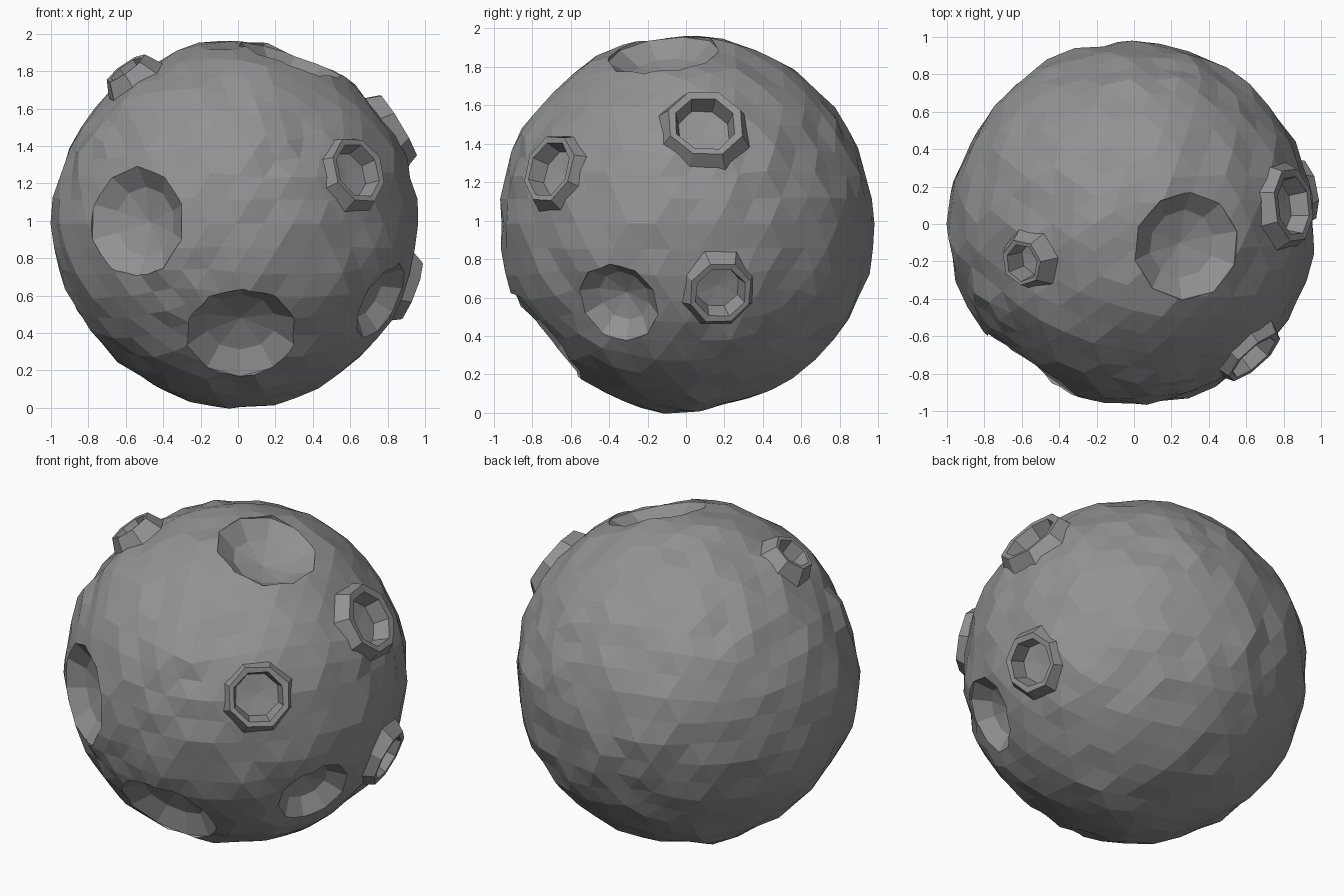
import bpy, bmesh, math, random
from mathutils import Vector, noise

if "Cube" in bpy.data.objects:
    bpy.data.objects.remove(bpy.data.objects["Cube"])

random.seed(4)
CENTRE = Vector((-0.01, 0, 0.985))
RADIUS = 0.97

# direction from the centre, mouth radius, bowl depth
BOWLS = [((-0.55, -0.78, 0.01), 0.305, 0.17), ((0.03, -0.74, -0.60), 0.305, 0.17),
         ((0.79, -0.36, -0.42), 0.225, 0.15), ((0.30, -0.12, 0.90), 0.295, 0.16)]
# direction, rim radius, distance of rim plane from the centre, sides, base flare
RIMS = [((-0.57, -0.20, 0.80), 0.125, 1.04, 7, 1.35), ((0.65, -0.71, 0.285), 0.185, 1.01, 8, 1.2),
        ((0.86, 0.10, 0.52), 0.20, 1.015, 8, 1.27), ((0.93, 0.18, -0.36), 0.17, 1.015, 8, 1.2)]


def lathe(bm, direction, profile, sides, jitter=0.0):
    """Spin (radius, distance) points about an axis through the centre."""
    q = Vector(direction).to_track_quat('Z', 'Y')
    rings = []
    for i, (r, d) in enumerate(profile):
        if r == 0:
            rings.append([bm.verts.new(CENTRE + q @ Vector((0, 0, d)))] * sides)
            continue
        ring = []
        for k in range(sides):
            a = math.tau * (k + 0.5) / sides
            s = r * (1 + random.uniform(-jitter, jitter) * (1.5 if i == 0 else 0.5))
            ring.append(bm.verts.new(CENTRE + q @ Vector((s * math.cos(a), s * math.sin(a), d))))
        rings.append(ring)
    for a, b in zip(rings, rings[1:]):
        for k in range(sides):
            n = (k + 1) % sides
            bm.faces.new(list(dict.fromkeys((a[k], a[n], b[n], b[k]))))


# dark grey rock
rock = bpy.data.materials.new("dark_rock")
rock.diffuse_color = (0.29, 0.29, 0.29, 1)
rock.use_nodes = True
rock.node_tree.nodes["Principled BSDF"].inputs["Base Color"].default_value = rock.diffuse_color


def make_object(name, bm):
    bmesh.ops.recalc_face_normals(bm, faces=bm.faces)
    mesh = bpy.data.meshes.new(name)
    bm.to_mesh(mesh)
    bm.free()
    mesh.materials.append(rock)
    obj = bpy.data.objects.new(name, mesh)
    bpy.context.collection.objects.link(obj)
    return obj


# lumpy body, with a slight bulge on the left and at the poles
bm = bmesh.new()
bmesh.ops.create_icosphere(bm, subdivisions=4, radius=1)
for v in bm.verts:
    n = v.co.normalized()
    bump = 0.016 * noise.noise(n * 3.5) + random.uniform(-0.014, 0.014)
    bump += 0.02 * max(0, -n.x) ** 12 + 0.012 * abs(n.z) ** 12
    v.co = CENTRE + n * (RADIUS + bump)
body = make_object("rock_body", bm)

# cutters: shallow bowls and the wells below the raised rims
bm = bmesh.new()
for direction, r, depth in BOWLS:
    lip = math.sqrt(RADIUS ** 2 - r ** 2)
    bottom = RADIUS - depth
    lathe(bm, direction, [(0, bottom), (r * 0.62, bottom + (lip - bottom) * 0.32), (r, lip),
                          (r * 1.03, 1.1), (0, 1.1)], 10, 0.03)
for direction, r, top, sides, flare in RIMS:
    lathe(bm, direction, [(0, 0.87), (r * 0.87, 0.87), (r * 0.87, 1.1), (0, 1.1)], sides)
cutter = make_object("crater_cutter", bm)
cutter.hide_render = True

mod = body.modifiers.new("craters", 'BOOLEAN')
mod.operation = 'DIFFERENCE'
mod.solver = 'EXACT'
mod.object = cutter
bpy.context.view_layer.objects.active = body
bpy.ops.object.modifier_apply(modifier=mod.name)
bpy.data.objects.remove(cutter)

# raised crater rims with inner wall and floor
for i, (direction, r, top, sides, flare) in enumerate(RIMS):
    bm = bmesh.new()
    base = math.sqrt(RADIUS ** 2 - (flare * r) ** 2) - 0.015
    lathe(bm, direction, [(r * flare, base), (r, top), (r * 0.82, top - 0.003),
                          (r * 0.70, 0.915), (0, 0.905)], sides, 0.06)
    # the open shell keeps its outside facing out
    rim = make_object(f"crater_rim_{i + 1}", bm)
    axis = Vector(direction)
    if sum(p.normal.dot(axis) * p.area for p in rim.data.polygons) < 0:
        rim.data.flip_normals()
